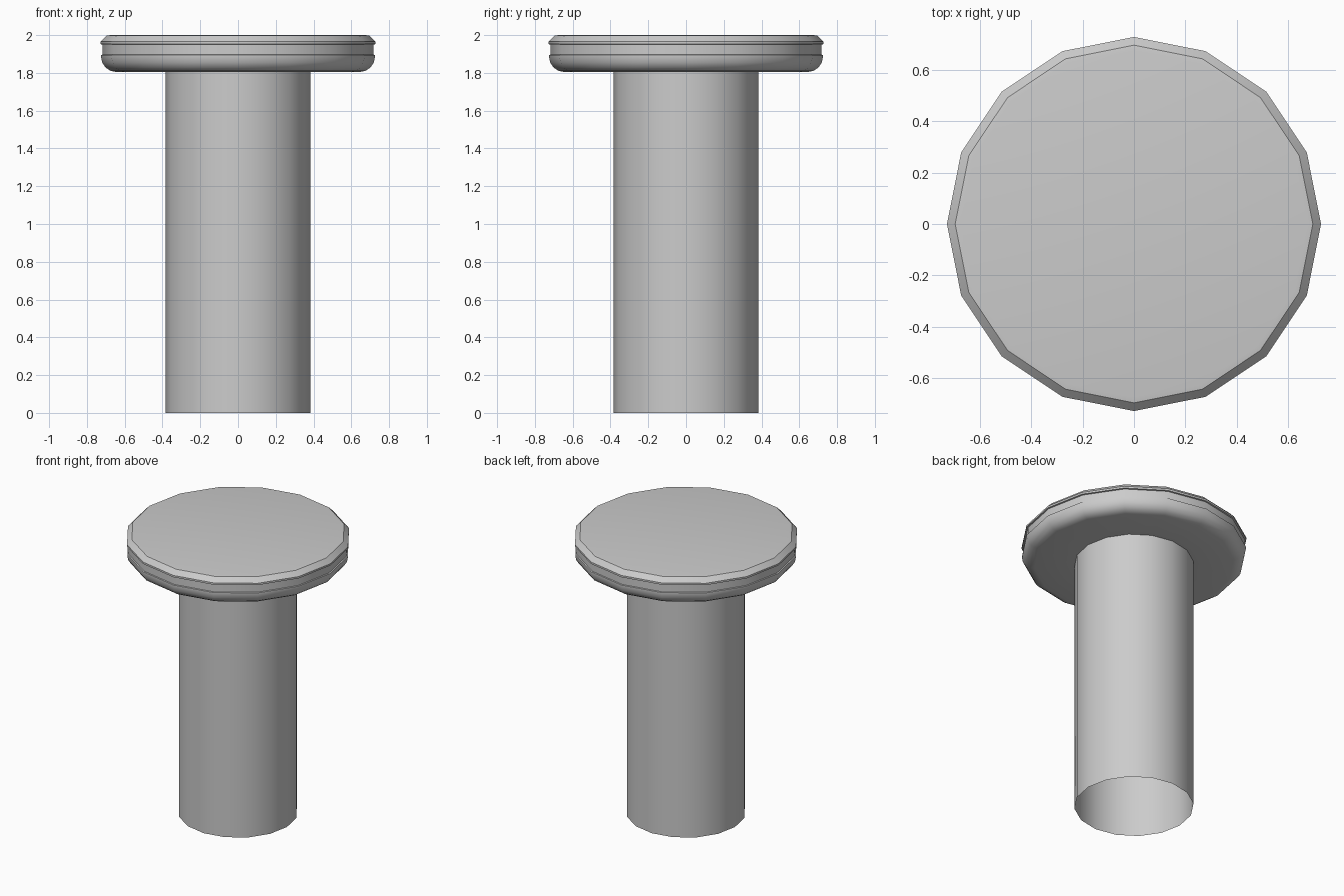
import bpy, bmesh, math

if "Cube" in bpy.data.objects:
    bpy.data.objects.remove(bpy.data.objects["Cube"])

SIDES = 16


def lathe(name, profile, cap_top=False):
    """Revolve (radius, z) points around z, with an optional top face."""
    bm = bmesh.new()
    rings = []
    for r, z in profile:
        rings.append([bm.verts.new((r * math.cos(2 * math.pi * i / SIDES),
                                    r * math.sin(2 * math.pi * i / SIDES), z))
                      for i in range(SIDES)])
    for a, b in zip(rings, rings[1:]):
        for i in range(SIDES):
            j = (i + 1) % SIDES
            bm.faces.new((a[i], a[j], b[j], b[i]))
    if cap_top:
        bm.faces.new(rings[-1])
    mesh = bpy.data.meshes.new(name)
    bm.to_mesh(mesh)
    bm.free()
    obj = bpy.data.objects.new(name, mesh)
    bpy.context.collection.objects.link(obj)
    bpy.ops.object.select_all(action='DESELECT')
    obj.select_set(True)
    bpy.context.view_layer.objects.active = obj
    bpy.ops.object.shade_smooth_by_angle(angle=math.radians(32))
    return obj


# Hollow column, open at the bottom
lathe("column", [(0.385, 0), (0.385, 1.805)])

# Cap: flat underside, rounded lower edge, shallow groove, chamfered rim
lower_round = [(0.645 + 0.08 * math.sin(math.radians(a)),
                1.885 - 0.08 * math.cos(math.radians(a)))
               for a in (0, 22.5, 45, 67.5, 90)]
cap = [(0.385, 1.805)] + lower_round + [
    (0.725, 1.895), (0.717, 1.897), (0.717, 1.95), (0.727, 1.952),
    (0.727, 1.965), (0.695, 1.997), (0.675, 2.0)]
lathe("cap", cap, cap_top=True)
